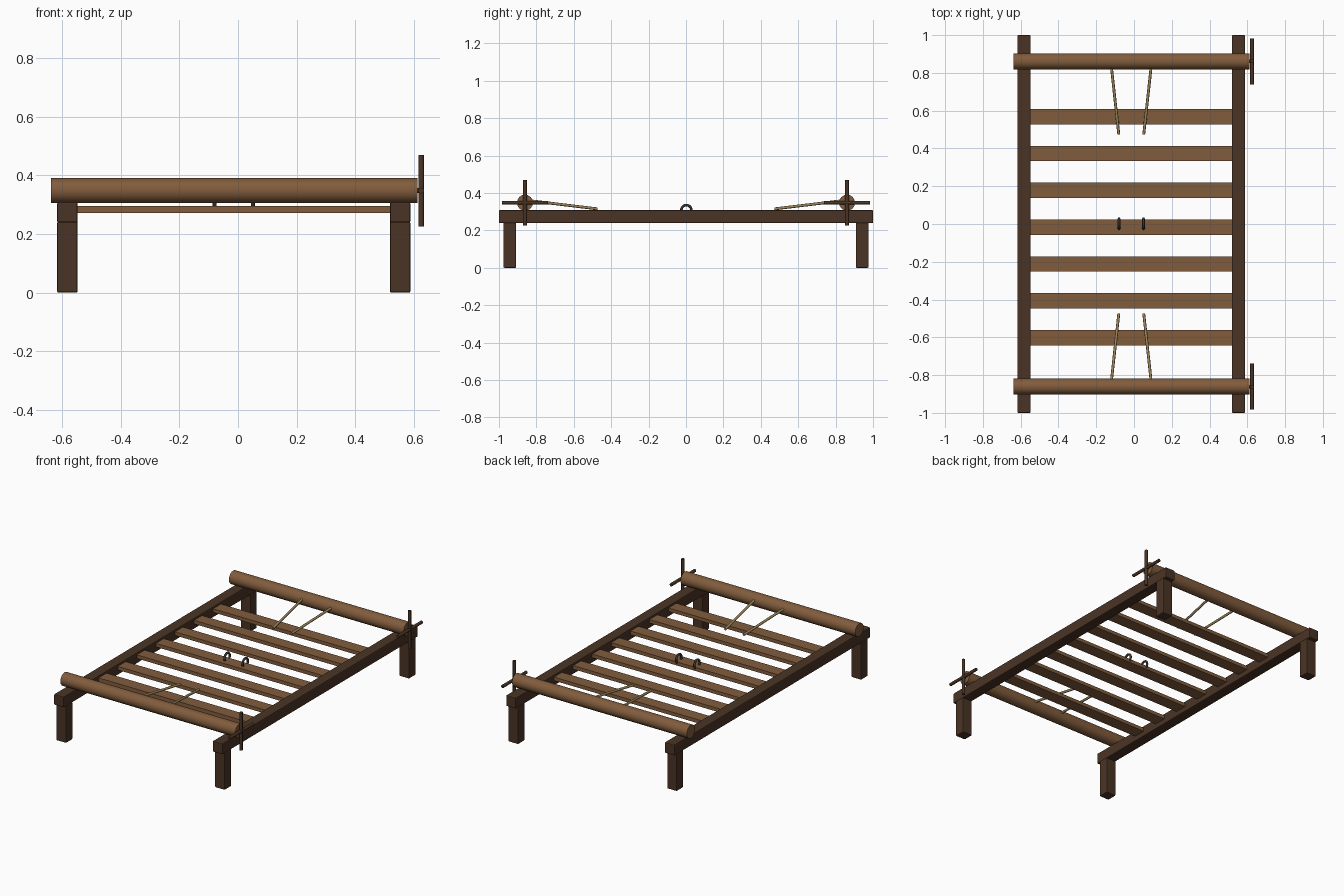
import bpy
import math
from mathutils import Vector

cube = bpy.data.objects.get("Cube")
if cube:
    bpy.data.objects.remove(cube, do_unlink=True)

MID = -0.0145           # centre line of the frame
RAIL_X = 0.5675         # rail distance from the centre line
ROLLER_Y, ROLLER_Z = 0.861, 0.348


def material(name, color):
    mat = bpy.data.materials.new(name)
    mat.use_nodes = True
    mat.diffuse_color = (*color, 1)
    mat.node_tree.nodes["Principled BSDF"].inputs["Base Color"].default_value = (*color, 1)
    return mat


dark_wood = material("dark wood", (0.068, 0.034, 0.018))
warm_wood = material("warm wood", (0.22, 0.107, 0.046))
rope_tan = material("rope tan", (0.35, 0.25, 0.11))
iron = material("dark iron", (0.045, 0.032, 0.024))


def finish(name, mat):
    obj = bpy.context.object
    obj.name = name
    obj.data.materials.append(mat)
    return obj


def box(name, center, size, mat, bevel=0.005):
    bpy.ops.mesh.primitive_cube_add(size=1, location=center)
    obj = finish(name, mat)
    obj.scale = size
    bpy.ops.object.transform_apply(location=False, rotation=False, scale=True)
    if bevel:
        mod = obj.modifiers.new("soft edges", "BEVEL")
        mod.width = bevel
        mod.segments = 2
    return obj


def rod(name, start, end, radius, mat, sides=12):
    a, b = Vector(start), Vector(end)
    bpy.ops.mesh.primitive_cylinder_add(vertices=sides, radius=radius,
                                        depth=(b - a).length, location=(a + b) / 2)
    obj = finish(name, mat)
    obj.rotation_euler = (b - a).to_track_quat("Z", "Y").to_euler()
    bpy.ops.object.shade_smooth_by_angle(angle=math.radians(50))
    return obj


# Side rails and legs
for side, sx in (("right", -1), ("left", 1)):
    x = MID + sx * RAIL_X
    box(f"{side}_rail", (x, 0, 0.2735), (0.07, 2, 0.069), dark_wood)
    for end, sy in (("front", -1), ("back", 1)):
        box(f"{end}_{side}_leg", (x, sy * 0.942, 0.121), (0.07, 0.068, 0.242), dark_wood)

# Cross slats
for i in range(7):
    box(f"slat_{i + 1}", (MID, -0.602 + i * 0.195, 0.2835), (1.075, 0.081, 0.023),
        warm_wood, 0)

# Rollers with crossed turning bars and ropes
for end, sy in (("front", -1), ("back", 1)):
    y = sy * ROLLER_Y
    rod(f"{end}_roller", (-0.638, y, ROLLER_Z), (0.612, y, ROLLER_Z), 0.0428, warm_wood, 16)
    rod(f"{end}_hub", (0.6, y, ROLLER_Z), (0.625, y, ROLLER_Z), 0.009, dark_wood)
    for label, dy, dz in (("upright", 0, 0.122), ("level", 0.122, 0)):
        rod(f"{end}_{label}_handle", (0.625, y - dy, ROLLER_Z - dz),
            (0.625, y + dy, ROLLER_Z + dz), 0.01, dark_wood)
    for side, sx in (("right", -1), ("left", 1)):
        rod(f"{end}_{side}_rope", (MID + sx * 0.105, sy * 0.83, 0.358),
            (MID + sx * 0.066, sy * 0.474, 0.315), 0.0075, rope_tan, 8)

# Iron rings on the middle slat
for side, sx in (("right", -1), ("left", 1)):
    bpy.ops.mesh.primitive_torus_add(major_segments=24, minor_segments=8,
                                     major_radius=0.027, minor_radius=0.007,
                                     location=(MID + sx * 0.065, 0.002, 0.308),
                                     rotation=(0, math.pi / 2, 0))
    finish(f"{side}_ring", iron)
    bpy.ops.object.shade_smooth_by_angle(angle=math.radians(60))
